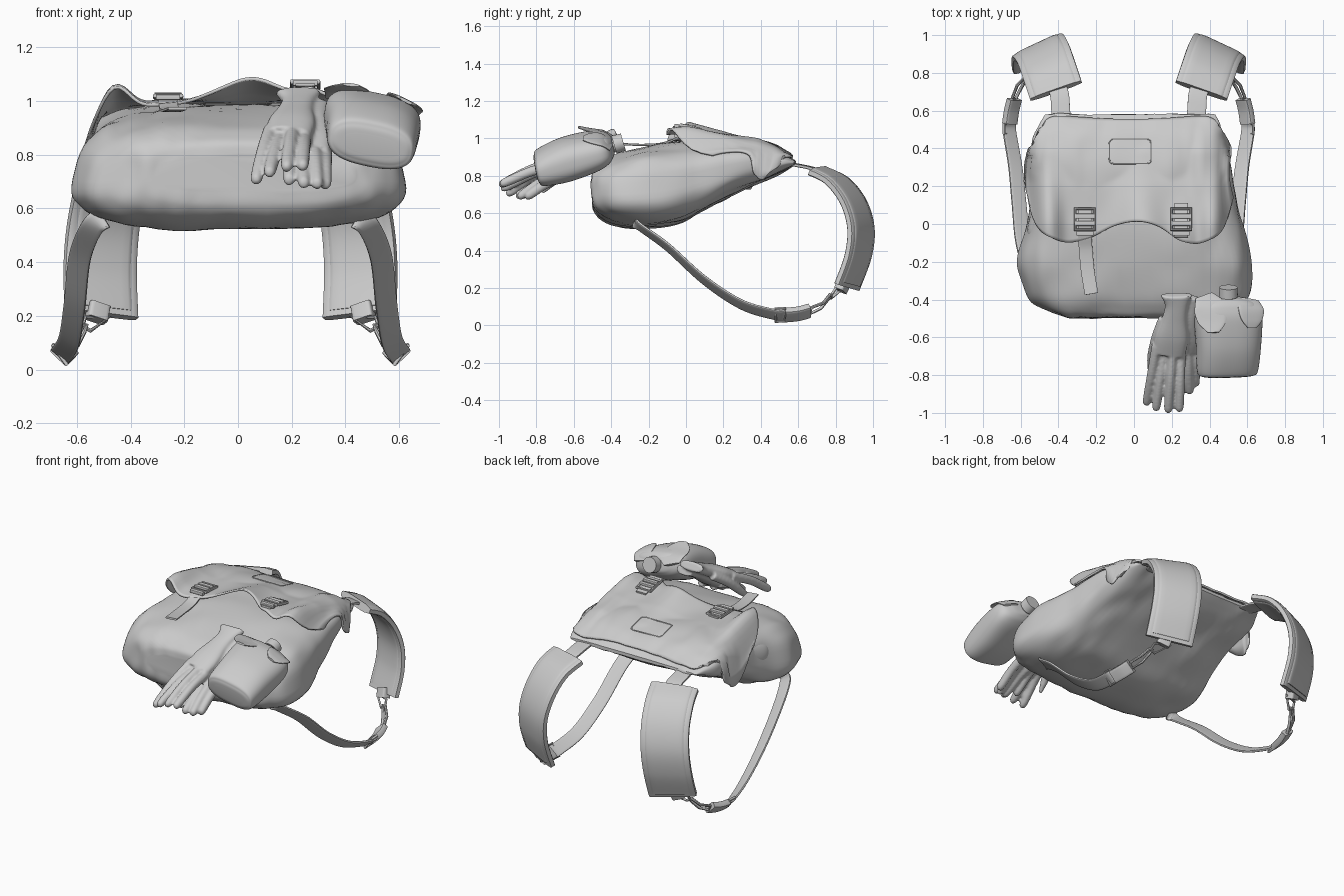
import bpy, bmesh, math
from mathutils import Vector, noise
from mathutils.bvhtree import BVHTree

if "Cube" in bpy.data.objects:
    bpy.data.objects.remove(bpy.data.objects["Cube"])


def smooth(keys, n):
    """Catmull-Rom interpolation of any tuples."""
    out = []
    for i in range(len(keys) - 1):
        a, b, c, d = (keys[max(0, min(len(keys) - 1, i + k))] for k in (-1, 0, 1, 2))
        for j in range(n):
            t = j / n
            out.append([0.5 * (2 * q + (r - p) * t + (2 * p - 5 * q + 4 * r - s) * t * t
                        + (3 * q - p - 3 * r + s) * t ** 3) for p, q, r, s in zip(a, b, c, d)])
    return out + [list(keys[-1])]


def add_object(name, bm):
    bmesh.ops.recalc_face_normals(bm, faces=bm.faces)
    me = bpy.data.meshes.new(name)
    bm.to_mesh(me)
    bm.free()
    ob = bpy.data.objects.new(name, me)
    bpy.context.collection.objects.link(ob)
    return ob


def sweep(name, keys, wdir, power=1.0, ring=20, n=6, up=None, wend=None):
    """Skin a superellipse along keys (x, y, z, half width, half thickness)."""
    pts = smooth(keys, n)
    P = [Vector(p[:3]) for p in pts]
    w0, w1 = Vector(wdir), Vector(wend or wdir)
    bm, rows, last = bmesh.new(), [], len(P) - 1
    for i, p in enumerate(P):
        t = (P[min(i + 1, last)] - P[max(i - 1, 0)]).normalized()
        u = w0.lerp(w1, i / last)
        if up is None:
            u = (u - t * u.dot(t)).normalized()
            v = t.cross(u)
        else:
            v = Vector(up)
        row = []
        for k in range(ring):
            ang = 2 * math.pi * (k + 0.5) / ring
            c, s = math.cos(ang), math.sin(ang)
            a, b = max(pts[i][3], .002), max(pts[i][4], .002)
            row.append(bm.verts.new(p + u * a * math.copysign(abs(c) ** power, c)
                                    + v * b * math.copysign(abs(s) ** power, s)))
        rows.append(row)
    for r, q in zip(rows, rows[1:]):
        for k in range(ring):
            bm.faces.new((r[k], r[(k + 1) % ring], q[(k + 1) % ring], q[k]))
    bm.faces.new(rows[0])
    bm.faces.new(rows[-1])
    return add_object(name, bm)


def strap(name, pts, a, b, wdir, wend=None, n=6):
    return sweep(name, [(*p, a, b) for p in pts], wdir, 0.3, 16, n, wend=wend)


def wire(name, pts, r):
    """Closed wire loop through the points."""
    cu = bpy.data.curves.new(name, 'CURVE')
    cu.dimensions, cu.bevel_depth, cu.bevel_resolution = '3D', r, 2
    sp = cu.splines.new('POLY')
    sp.points.add(len(pts) - 1)
    for q, p in zip(sp.points, pts):
        q.co = (*p, 1)
    sp.use_cyclic_u = True
    ob = bpy.data.objects.new(name, cu)
    bpy.context.collection.objects.link(ob)
    bpy.context.view_layer.objects.active = ob
    ob.select_set(True)
    bpy.ops.object.convert(target='MESH')
    bpy.ops.object.select_all(action='DESELECT')


def tree(ob):
    me = ob.data
    return BVHTree.FromPolygons([v.co for v in me.vertices], [p.vertices for p in me.polygons])


# Bag body: (x centre, y, half width, bottom z, top z)
SECT = [(.06, -.50, .38, .67, .79), (.05, -.49, .44, .61, .84), (.03, -.45, .53, .57, .875),
        (.015, -.37, .60, .54, .915), (0, -.22, .63, .525, .955), (0, -.05, .605, .55, .98),
        (-.01, .1, .575, .62, .985), (-.02, .3, .54, .72, .985), (-.03, .45, .505, .785, .955),
        (-.02, .53, .48, .83, .915), (-.02, .58, .45, .86, .88)]
body = sweep('bag_body', [(x, y, (lo + hi) / 2, w, (hi - lo) / 2) for x, y, w, lo, hi in SECT],
             (1, 0, 0), 0.62, 72, 7, up=(0, 0, 1))
for v in body.data.vertices:
    c = v.co
    k = (.42 if c.x < 0 else .2) * max(0, min(1, (.45 - c.y) / .4))
    c.x *= 1 - k * max(0, c.z - .64)
    d = .016 * noise.noise(c * 4.5) + .009 * noise.noise(Vector((c.x * 14, c.y * 5, c.z * 8)))
    c += v.normal * d
body_tree = tree(body)


def hit(bvh, x, y):
    h = bvh.ray_cast(Vector((x, y, 3)), Vector((0, 0, -1)))[0]
    return h.z if h else -1


# Top flap, draped on the body, arched in the middle of its front edge
FRONT = smooth([(-.56, .14), (-.50, -.02), (-.38, -.095), (-.24, -.075), (-.1, -.01), (.02, .012),
                (.13, -.015), (.25, -.09), (.36, -.10), (.46, -.03), (.52, .14)], 8)
DROP = [(-.12, .975), (0, .99), (.2, .99), (.38, .97), (.48, .935), (.55, .89), (.6, .85)]


def lerp_table(tab, x):
    for a, b in zip(tab, tab[1:]):
        if x <= b[0]:
            return a[1] + (b[1] - a[1]) * (x - a[0]) / (b[0] - a[0])
    return tab[-1][1]


bm, NX, NY = bmesh.new(), 64, 36
rows = []
for i in range(NX + 1):
    u = -1 + 2 * i / NX
    x0 = -.02 + .54 * u
    y0, y1 = lerp_table(FRONT, x0), .55 + .035 * u * u - .12 * abs(u) ** 14
    row = []
    for j in range(NY + 1):
        f = j / NY
        y = y0 + (y1 - y0) * f
        x = x0 + u * (.02 * math.sin(math.pi * min(1, f * 1.2)) * (-1 if u > 0 else .6) - .05 * f ** 6)
        e = abs(x + .02)
        z = lerp_table(DROP, y) + .085 * math.exp(-((x - .05) / .16) ** 2) * (1 - f) ** 2
        z += .065 * math.exp(-((e - .43) / .06) ** 2) * math.exp(-((f - .05) / .35) ** 2)
        z += .05 * math.exp(-((x - .27) / .07) ** 2) * math.exp(-(f / .3) ** 2)
        z += .02 * math.exp(-((x - .35) / .04) ** 2) * math.exp(-((f - .65) / .3) ** 2)
        z -= 20 * max(0, e - .43) ** 2 * (.6 + .6 * f)
        z += .008 * noise.noise(Vector((x * 7, y * 5, 3)))
        row.append(bm.verts.new((x, y, max(z, hit(body_tree, x, y) + .006))))
    rows.append(row)
for r, q in zip(rows, rows[1:]):
    for j in range(NY):
        bm.faces.new((r[j], q[j], q[j + 1], r[j + 1]))
bmesh.ops.smooth_vert(bm, verts=bm.verts, factor=.4, use_axis_z=True)
flap = add_object('top_flap', bm)
if flap.data.polygons[NX * NY // 2].normal.z < 0:
    flap.data.flip_normals()
flap_tree = tree(flap)
m = flap.modifiers.new('thickness', 'SOLIDIFY')
m.thickness, m.offset = .012, 1


def top(x, y):
    return max(hit(body_tree, x, y), hit(flap_tree, x, y) + .012)


# Plain stitched patch outline on the flap
patch = []
for cx, cy, a0 in ((.07, .43, 0), (-.11, .43, 90), (-.11, .34, 180), (.07, .34, 270)):
    for k in range(5):
        a = math.radians(a0 + k * 22.5)
        x, y = cx + .02 * math.cos(a), cy + .02 * math.sin(a)
        patch.append((x, y, top(x, y)))
wire('patch_seam', patch, .004)

# Flap straps and buckles
strap('long_flap_strap', [(-.26, .09, top(-.26, .09) + .006), (-.26, 0, top(-.26, 0) + .008),
      (-.26, -.07, .99), (-.255, -.14, .97), (-.245, -.25, .965), (-.225, -.37, .972)],
      .036, .006, (1, 0, 0))
strap('short_flap_strap', [(.25, y, top(.25, y) + .006) for y in (.11, .05, 0, -.07)], .036, .006, (1, 0, 0))
for name, bx in (('left', -.26), ('right', .25)):
    z0, z1 = top(bx, .08) + .012, top(bx, -.03) + .018
    wire(name + '_buckle_frame', [(bx - .05, -.03, z1), (bx + .05, -.03, z1),
                                  (bx + .05, .08, z0), (bx - .05, .08, z0)], .009)
    for f in (.3, .65):
        y, z = -.03 + .11 * f, z1 + (z0 - z1) * f + .006
        strap(name + '_buckle_bar', [(bx - .05, y, z), (bx + .05, y, z)], .013, .008, (0, 1, 0), n=1)
    strap(name + '_buckle_keeper', [(bx - .045, -.05, z1 - .005), (bx + .045, -.05, z1 - .005)],
          .012, .01, (0, 1, 0), n=1)

# Shoulder harness, both sides, hanging slightly to the left
for s, side in ((1, 'right'), (-1, 'left')):
    M = lambda pts: [(p[0] * s - .028, *p[1:]) for p in pts]
    strap(side + '_upper_strap', M([(.35, .50, .87), (.36, .60, .855), (.37, .70, .83), (.42, .8, .77)]),
          .05, .009, (s, -.2, 0))
    pad = [(.385, .705, .825), (.42, .81, .77), (.45, .895, .66), (.475, .935, .52),
           (.485, .92, .37), (.48, .86, .205)]
    strap(side + '_shoulder_pad', M(pad), .145, .02, (.9 * s, -.42, 0), n=8)
    strap(side + '_pad_panel', M(pad[:5] + [(.48, .87, .225)]), .12, .025, (.9 * s, -.42, 0), n=8)
    strap(side + '_pad_tab', M([(.49, .85, .24), (.50, .825, .185)]), .04, .028, (.9 * s, -.42, 0))
    low = [(.47, -.27, .565), (.515, -.25, .53), (.56, -.1, .42), (.58, .1, .24),
           (.60, .3, .11), (.63, .48, .057), (.63, .53, .055)]
    strap(side + '_lower_strap', M(low), .042, .008, (s, .2, .25), (.65 * s, 0, .6), n=8)
    # Adjuster, clip and ring
    wire(side + '_adjuster_slot', M([(.66, .48, .09), (.61, .48, .02), (.61, .53, .022), (.66, .53, .092)]), .008)
    strap(side + '_adjuster', M([(.63, .53, .055), (.62, .60, .062), (.605, .66, .078)]),
          .042, .02, (.65 * s, 0, .6))
    wire(side + '_clip_hook', M([(.60, .66, .06), (.57, .72, .09), (.545, .76, .14), (.535, .775, .165),
                                 (.555, .77, .165), (.59, .735, .12), (.615, .67, .095)]), .009)
    wire(side + '_pad_ring', M([(.45, .835, .195), (.54, .80, .195), (.55, .775, .16), (.52, .775, .145)]), .008)

# Gathered fold on the left flank
sweep('left_flank_fold', [(-.49, .2, .86, .01, .01), (-.50, .08, .83, .035, .06), (-.52, -.04, .78, .045, .08),
      (-.52, -.13, .76, .01, .03)], (1, 0, 0), ring=24)

# Canteen pouch, neck, cap and loose cover tabs
W = (.97, .03, -.2)
sweep('canteen_pouch', [(.495, -.805, .835, .10, .035), (.495, -.80, .837, .145, .065), (.495, -.775, .845, .165, .092),
      (.50, -.65, .885, .175, .112), (.50, -.5, .93, .183, .102), (.50, -.43, .95, .165, .08),
      (.50, -.40, .96, .11, .055), (.50, -.39, .963, .05, .04)], W, .75, 48, 7, up=(.15, -.2, .96))
sweep('canteen_neck', [(.50, -.42, .955, .045, .045), (.50, -.375, .97, .04, .04)], W, 1, 24, 1)
sweep('canteen_cap', [(.50, -.385, .965, .05, .05), (.50, -.335, .98, .048, .048)], W, 1, 24, 1)
sweep('left_cover_tab', [(.37, -.38, 1.0, .05, .007), (.40, -.44, 1.03, .085, .007),
      (.415, -.52, 1.045, .075, .007), (.42, -.575, 1.06, .03, .006)], (1, 0, -.1), .7)
sweep('right_cover_tab', [(.615, -.40, .95, .05, .007), (.62, -.45, .99, .075, .007),
      (.625, -.51, 1.0, .06, .007), (.625, -.55, 1.0, .025, .006)], (1, 0, -.5), .7)

# Two gloves: palms and fingers fused together
GLOVES = [
    ([(.225, -.375, 1.03, .085, .028), (.225, -.43, 1.0, .062, .032), (.215, -.5, .965, .065, .036),
      (.20, -.60, .915, .088, .042), (.185, -.69, .87, .086, .036)],
     [(.065, -.96, .70), (.115, -.99, .73), (.18, -1.0, .75), (.24, -.995, .755)]),
    ([(.28, -.385, .985, .06, .03), (.275, -.5, .93, .06, .035), (.265, -.6, .86, .085, .04),
      (.26, -.67, .81, .08, .034)],
     [(.19, -.87, .70), (.245, -.91, .69), (.295, -.90, .685), (.325, -.86, .685)])]
parts = []
for palm, tips in GLOVES:
    parts.append(sweep('gloves', palm, (1, 0, 0), .8, 24))
    p = Vector(palm[-1][:3])
    for k, tip in enumerate(tips):
        t = Vector(tip)
        a = p + Vector((-.064 + .043 * k, .05, .01 + .012 * (-1) ** k))
        mid = a.lerp(t, .5) + Vector((0, 0, .015))
        parts.append(sweep('gloves', [(*a, .027, .03), (*mid, .025, .027),
                     (*a.lerp(t, .92), .023, .024), (*t, .008, .008)], (1, 0, 0), 1, 14))
parts.append(sweep('gloves', [(.16, -.50, .94, .03, .03), (.12, -.60, .87, .028, .028), (.095, -.70, .78, .025, .025),
                              (.08, -.77, .71, .01, .01)], (1, 0, 0), 1, 14))
for ob in parts:
    ob.select_set(True)
bpy.context.view_layer.objects.active = parts[0]
bpy.ops.object.join()
gloves = parts[0]
m = gloves.modifiers.new('fuse', 'REMESH')
m.mode, m.voxel_size, m.use_smooth_shade = 'VOXEL', .008, True
m = gloves.modifiers.new('soften', 'SMOOTH')
m.iterations = 3

# Smooth shading with kept edges
bpy.ops.object.select_all(action='SELECT')
bpy.context.view_layer.objects.active = body
bpy.ops.object.shade_smooth_by_angle(angle=math.radians(40))
